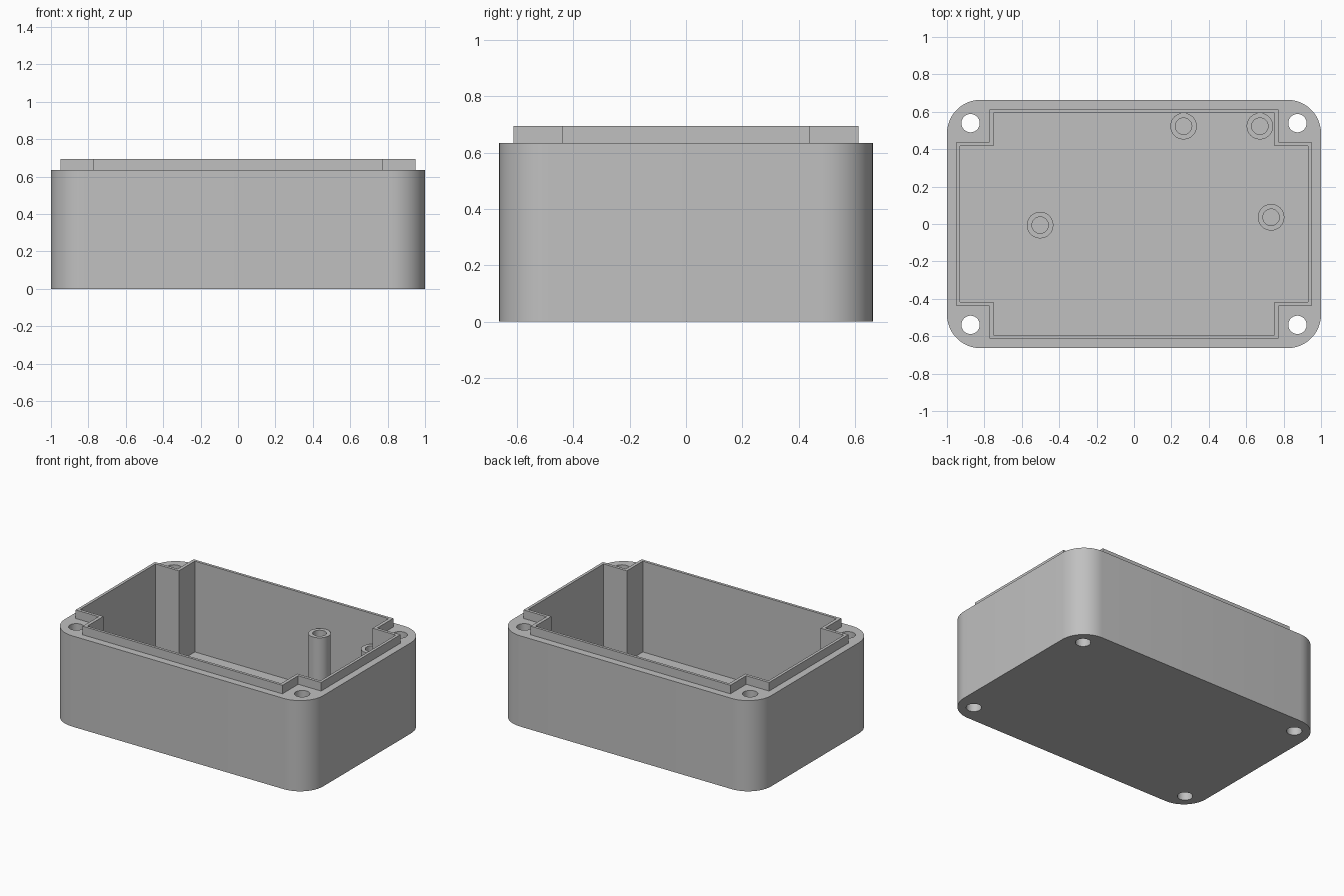
import bpy
import bmesh
from math import cos, sin, pi, radians

cube = bpy.data.objects.get("Cube")
if cube:
    bpy.data.objects.remove(cube, do_unlink=True)

WIDTH, DEPTH = 1.0, 0.664          # half sizes of the body
RIM, TOP, FLOOR = 0.635, 0.695, 0.06

grey = bpy.data.materials.new("light grey plastic")
grey.use_nodes = True
grey.diffuse_color = (0.53, 0.53, 0.53, 1)
grey.node_tree.nodes["Principled BSDF"].inputs["Base Color"].default_value = grey.diffuse_color


def prism(name, outline, z0, z1):
    """Extrude a closed outline from z0 up to z1."""
    bm = bmesh.new()
    base = bm.faces.new([bm.verts.new((x, y, z0)) for x, y in outline])
    top = bmesh.ops.extrude_face_region(bm, geom=[base])["geom"]
    moved = [v for v in top if isinstance(v, bmesh.types.BMVert)]
    bmesh.ops.translate(bm, verts=moved, vec=(0, 0, z1 - z0))
    bmesh.ops.recalc_face_normals(bm, faces=bm.faces)
    mesh = bpy.data.meshes.new(name)
    bm.to_mesh(mesh)
    bm.free()
    mesh.materials.append(grey)
    obj = bpy.data.objects.new(name, mesh)
    bpy.context.collection.objects.link(obj)
    return obj


def circle(x, y, r, n=32):
    return [(x + r * cos(2 * pi * i / n), y + r * sin(2 * pi * i / n)) for i in range(n)]


def rounded_rect(w, d, r, n=12):
    pts = []
    for k, (sx, sy) in enumerate([(1, 1), (-1, 1), (-1, -1), (1, -1)]):
        for i in range(n + 1):
            a = pi / 2 * (k + i / n)
            pts.append((sx * (w - r) + r * cos(a), sy * (d - r) + r * sin(a)))
    return pts


def notched_rect(w, d, nw, nd):
    """Rectangle with a square step taken out of each corner."""
    quarter = [(w, nd), (nw, nd), (nw, d)]
    pts = []
    for sx, sy in [(1, 1), (-1, 1), (-1, -1), (1, -1)]:
        corner = [(sx * x, sy * y) for x, y in quarter]
        pts += corner if sx * sy > 0 else corner[::-1]
    return pts


def combine(target, tool, operation):
    """Apply a boolean and discard the tool."""
    mod = target.modifiers.new("combine", "BOOLEAN")
    mod.object, mod.operation, mod.solver = tool, operation, "EXACT"
    tool.hide_render = True
    bpy.context.view_layer.objects.active = target
    bpy.ops.object.modifier_apply(modifier=mod.name)
    bpy.data.objects.remove(tool, do_unlink=True)


def smooth(obj):
    bpy.ops.object.select_all(action="DESELECT")
    obj.select_set(True)
    bpy.context.view_layer.objects.active = obj
    bpy.ops.object.shade_smooth_by_angle(angle=radians(30))


# Body with a raised lip, hollowed out
body = prism("enclosure_body", rounded_rect(WIDTH, DEPTH, 0.18), 0, RIM)
combine(body, prism("lip", notched_rect(0.95, 0.613, 0.773, 0.438), 0.3, TOP), "UNION")
combine(body, prism("cavity", notched_rect(0.93, 0.594, 0.75, 0.417), FLOOR, 1), "DIFFERENCE")

# Screw holes through the corners
for sx in (-1, 1):
    for sy in (-1, 1):
        combine(body, prism("screw_hole", circle(sx * 0.874, sy * 0.539, 0.049), -0.1, 1), "DIFFERENCE")
smooth(body)

# Hollow mounting posts: two tall at the back, two short
posts = [
    ("tall_post_inner", 0.265, 0.523, 0.49),
    ("tall_post_outer", 0.673, 0.523, 0.49),
    ("short_post_left", 0.733, 0.036, 0.2),
    ("short_post_right", -0.502, -0.006, 0.2),
]
for name, x, y, height in posts:
    post = prism(name, circle(x, y, 0.071), FLOOR - 0.01, height)
    combine(post, prism("bore", circle(x, y, 0.044), FLOOR, 1), "DIFFERENCE")
    smooth(post)
